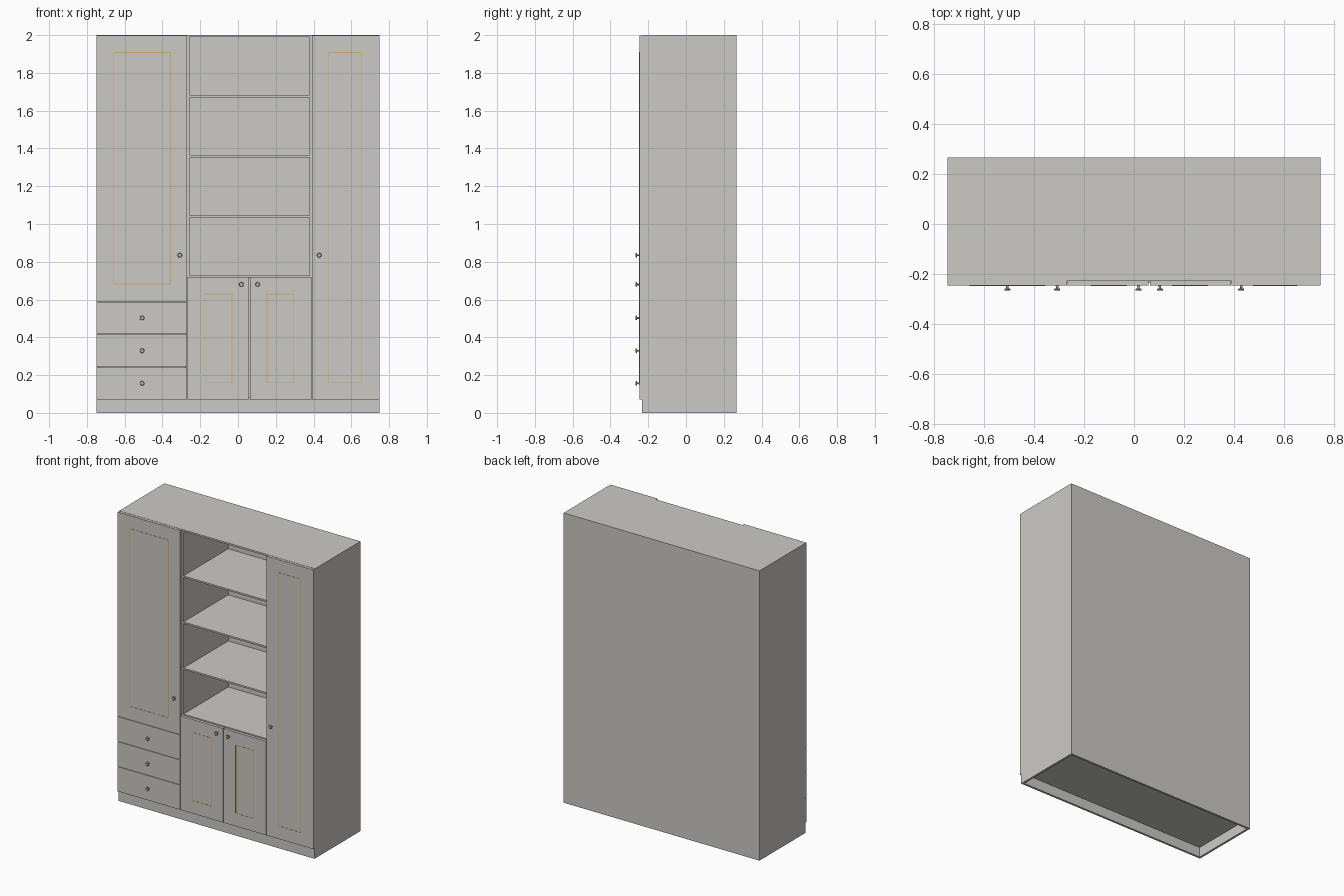
import bpy, bmesh, math
from mathutils import Matrix

if "Cube" in bpy.data.objects:
    bpy.data.objects.remove(bpy.data.objects["Cube"])


def material(name, rgb):
    m = bpy.data.materials.new(name)
    m.diffuse_color = (*rgb, 1)
    m.use_nodes = True
    m.node_tree.nodes["Principled BSDF"].inputs["Base Color"].default_value = m.diffuse_color
    return m


GREY = material("warm_grey_board", (0.60, 0.59, 0.56))
GOLD = material("gold_inlay", (0.66, 0.45, 0.14))
BRASS = material("pale_brass", (0.58, 0.46, 0.23))


def finish(name, bm, mat):
    me = bpy.data.meshes.new(name)
    bm.to_mesh(me)
    bm.free()
    me.materials.append(mat)
    ob = bpy.data.objects.new(name, me)
    bpy.context.collection.objects.link(ob)
    return ob


def add_box(bm, x0, x1, y0, y1, z0, z1):
    m = Matrix.Translation(((x0 + x1) / 2, (y0 + y1) / 2, (z0 + z1) / 2))
    bmesh.ops.create_cube(bm, size=1, matrix=m @ Matrix.Diagonal((x1 - x0, y1 - y0, z1 - z0, 1)))


def boxes(name, mat, *extents):
    bm = bmesh.new()
    for e in extents:
        add_box(bm, *e)
    return finish(name, bm, mat)


# Main dimensions
W, TOP, BASE = 0.748, 2.0, 0.07
FRONT, CARCASS, BACK = -0.247, -0.228, 0.267
XL, XR = -0.268, 0.390        # column boundaries
T = 0.011                     # board thickness
GAP = 0.0015                  # half of the gap between fronts


def carcass(name, x0, x1, shelves):
    """Open-fronted cabinet shell with shelves given by their top heights."""
    y1 = BACK - 0.006
    parts = [(x0, x0 + T, CARCASS, y1, BASE, TOP),
             (x1 - T, x1, CARCASS, y1, BASE, TOP),
             (x0, x1, y1, BACK, BASE, TOP),
             (x0 + T, x1 - T, CARCASS, y1, TOP - T, TOP),
             (x0 + T, x1 - T, CARCASS, y1, BASE, BASE + T)]
    parts += [(x0 + T, x1 - T, CARCASS, y1, z - T, z) for z in shelves]
    boxes(name, GREY, *parts)


carcass("left_cabinet", -W, XL, [0.594])
carcass("middle_cabinet", XL, XR, [0.728, 1.046, 1.364, 1.682])
carcass("right_cabinet", XR, W, [])

# Plinth: hollow frame, set back at the front
P, PW = -0.234, 0.015
boxes("plinth", GREY,
      (-W, W, P, P + PW, 0, BASE), (-W, W, BACK - PW, BACK, 0, BASE),
      (-W, -W + PW, P + PW, BACK - PW, 0, BASE), (W - PW, W, P + PW, BACK - PW, 0, BASE))


def front(name, x0, x1, z0, z1, gl=GAP, gr=GAP):
    boxes(name, GREY, (x0 + gl, x1 - gr, FRONT, CARCASS, z0 + GAP, z1 - GAP))


def inlay(name, x0, x1, z0, z1, w=0.004):
    """Thin rectangular outline on a door."""
    y0, y1 = FRONT - 0.001, FRONT + 0.001
    boxes(name, GOLD,
          (x0, x0 + w, y0, y1, z0, z1), (x1 - w, x1, y0, y1, z0, z1),
          (x0 + w, x1 - w, y0, y1, z0, z0 + w), (x0 + w, x1 - w, y0, y1, z1 - w, z1))


def knob(name, x, z):
    """Round knob turned around the y axis: foot, stem and flat head."""
    profile = [(0, 0), (0.006, 0), (0.005, 0.003), (0.004, 0.011), (0.012, 0.013),
               (0.012, 0.018), (0.010, 0.020), (0, 0.020)]
    bm = bmesh.new()
    vs = [bm.verts.new((r, -d, 0)) for r, d in profile]
    es = [bm.edges.new(p) for p in zip(vs, vs[1:])]
    bmesh.ops.spin(bm, geom=vs + es, cent=(0, 0, 0), axis=(0, 1, 0),
                   angle=math.tau, steps=20, use_merge=True)
    bmesh.ops.remove_doubles(bm, verts=bm.verts, dist=1e-5)
    bmesh.ops.recalc_face_normals(bm, faces=bm.faces)
    bmesh.ops.translate(bm, verts=bm.verts, vec=(x, FRONT, z))
    ob = finish(name, bm, BRASS)
    bpy.ops.object.select_all(action='DESELECT')
    ob.select_set(True)
    bpy.context.view_layer.objects.active = ob
    bpy.ops.object.shade_smooth_by_angle(angle=math.radians(35))


# Left column: three drawers under a tall door
levels = [BASE, 0.243, 0.416, 0.589]
for i, (z0, z1) in enumerate(zip(levels, levels[1:])):
    front(f"drawer_{i + 1}", -W, XL, z0, z1, gl=0)
    knob(f"drawer_knob_{i + 1}", -0.508, (z0 + z1) / 2)
front("left_door", -W, XL, 0.589, TOP, gl=0)
inlay("left_door_inlay", -0.66, -0.355, 0.68, 1.91)
knob("left_door_knob", -0.308, 0.835)

# Middle column: pair of low doors under the open shelves
MID = 0.061
front("middle_door_left", XL, MID, BASE, 0.722, gr=0.003)
front("middle_door_right", MID, XR, BASE, 0.722, gl=0.003)
inlay("middle_inlay_left", -0.175, -0.03, 0.158, 0.632)
inlay("middle_inlay_right", 0.152, 0.297, 0.158, 0.632)
knob("middle_knob_left", 0.018, 0.68)
knob("middle_knob_right", 0.104, 0.68)

# Right column: one full-height door
front("right_door", XR, W, BASE, TOP, gr=0)
inlay("right_door_inlay", 0.478, 0.655, 0.158, 1.91)
knob("right_door_knob", 0.43, 0.835)
